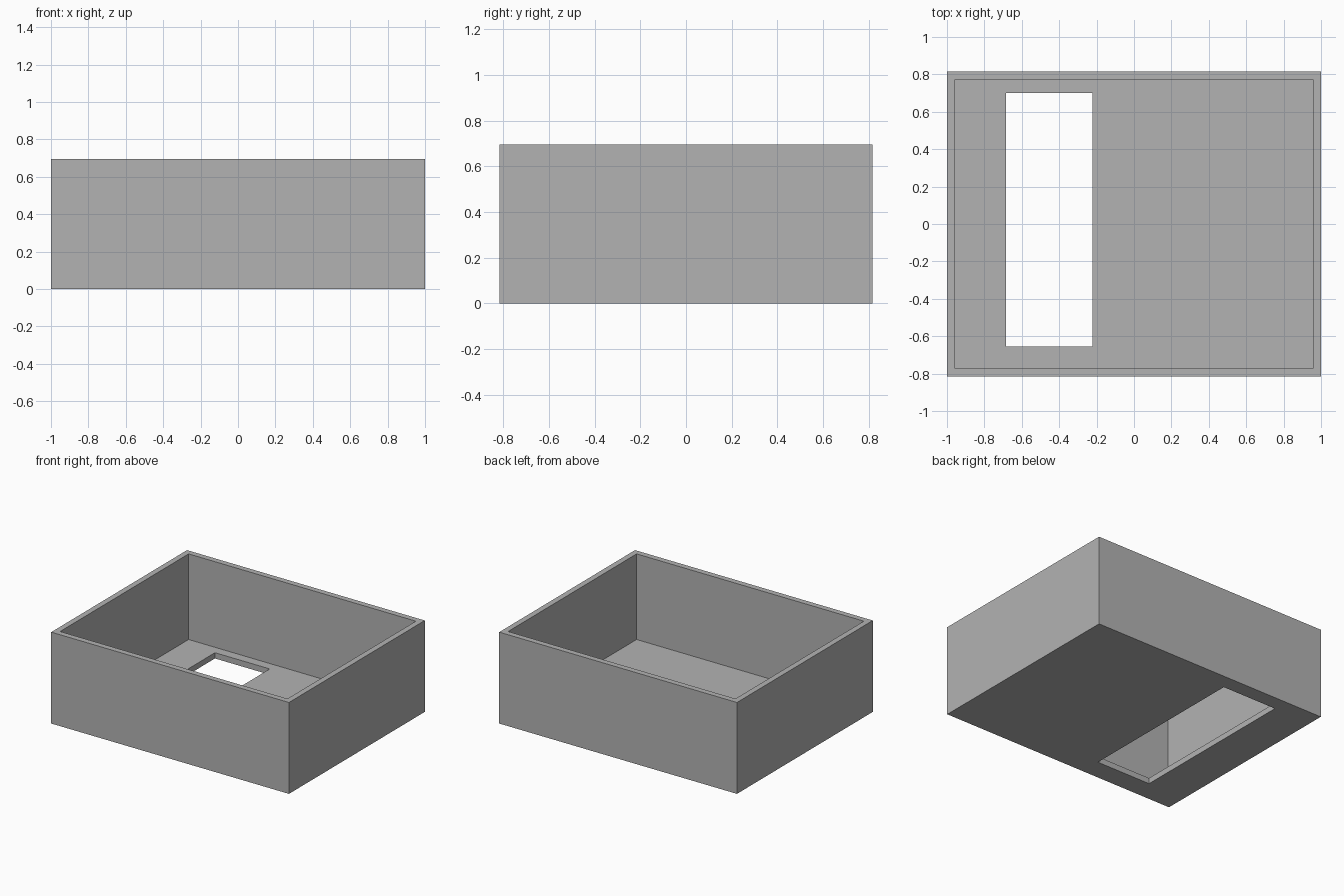
import bpy

cube = bpy.data.objects.get("Cube")
if cube:
    bpy.data.objects.remove(cube, do_unlink=True)

HALF_X, HALF_Y, HEIGHT = 1.0, 0.816, 0.695
WALL = 0.044

grey = bpy.data.materials.new("plain grey")
grey.use_nodes = True
color = (0.45, 0.45, 0.45, 1)
grey.diffuse_color = color
grey.node_tree.nodes["Principled BSDF"].inputs["Base Color"].default_value = color


def box(name, low, high):
    """Box spanning two opposite corners."""
    bpy.ops.mesh.primitive_cube_add(size=1)
    obj = bpy.context.object
    obj.name = obj.data.name = name
    for v in obj.data.vertices:
        v.co = [h if c > 0 else l for c, l, h in zip(v.co, low, high)]
    obj.data.materials.append(grey)
    return obj


def cut(target, cutter):
    """Subtract the cutter from the target, then discard it."""
    cutter.hide_render = True
    mod = target.modifiers.new(cutter.name, "BOOLEAN")
    mod.operation, mod.solver, mod.object = "DIFFERENCE", "EXACT", cutter
    bpy.context.view_layer.objects.active = target
    bpy.ops.object.modifier_apply(modifier=mod.name)
    bpy.data.objects.remove(cutter, do_unlink=True)


# Solid outer block
tray = box("open_tray", (-HALF_X, -HALF_Y, 0), (HALF_X, HALF_Y, HEIGHT))

# Hollow interior, open at the top
cut(tray, box("interior_cutter", (WALL - HALF_X, WALL - HALF_Y, WALL),
              (HALF_X - WALL, HALF_Y - WALL, HEIGHT + 1)))

# Rectangular slot through the floor
cut(tray, box("floor_slot_cutter", (-0.684, -0.654, -1), (-0.223, 0.70, 0.3)))
